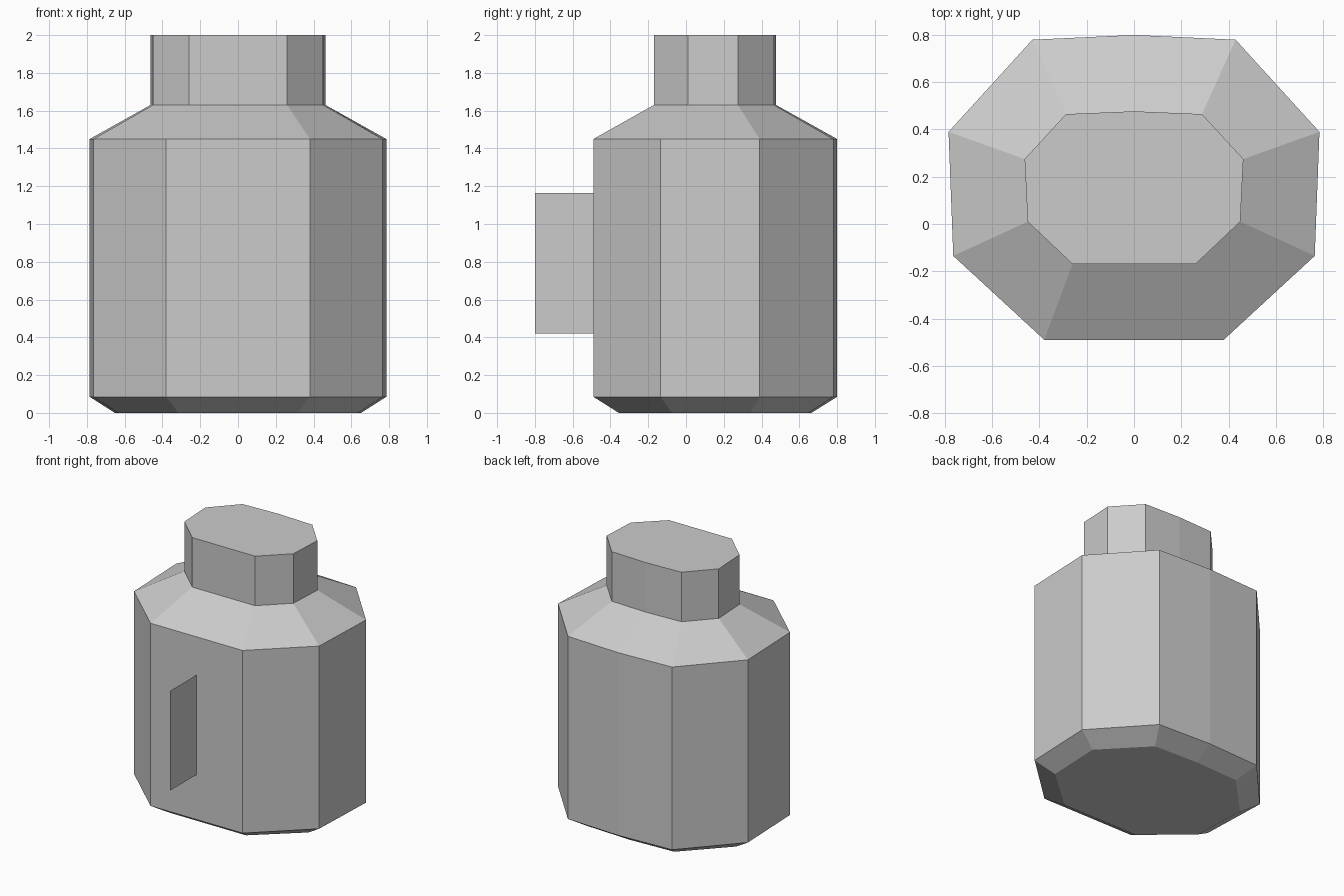
import bpy

if "Cube" in bpy.data.objects:
    bpy.data.objects.remove(bpy.data.objects["Cube"])

grey = bpy.data.materials.new("light grey")
grey.diffuse_color = (0.6, 0.6, 0.6, 1)
grey.use_nodes = True
grey.node_tree.nodes["Principled BSDF"].inputs["Base Color"].default_value = grey.diffuse_color


def make(name, verts, faces):
    mesh = bpy.data.meshes.new(name)
    mesh.from_pydata(verts, [], faces)
    mesh.materials.append(grey)
    mesh.update()
    obj = bpy.data.objects.new(name, mesh)
    bpy.context.collection.objects.link(obj)
    return obj


def mirrored(right, back):
    """Closed outline from its right half (front to back) and the back middle point."""
    return right + [back] + [(-x, y) for x, y in reversed(right)]


def loft(name, rings, cap_bottom=True, cap_top=True):
    """Skin a stack of (outline, z) rings with flat faces."""
    n = len(rings[0][0])
    verts = [(x, y, z) for outline, z in rings for x, y in outline]
    faces = [(k * n + i, k * n + (i + 1) % n, (k + 1) * n + (i + 1) % n, (k + 1) * n + i)
             for k in range(len(rings) - 1) for i in range(n)]
    if cap_bottom:
        faces.append(tuple(reversed(range(n))))
    if cap_top:
        faces.append(tuple(range(len(verts) - n, len(verts))))
    return make(name, verts, faces)


# Outlines: wide body, chamfered foot, narrow neck
body = mirrored([(0.38, -0.49), (0.765, -0.135), (0.785, 0.39), (0.43, 0.78)], (0, 0.80))
foot = [(x * 0.83, 0.15 + (y - 0.15) * 0.79) for x, y in body]
neck = mirrored([(0.26, -0.17), (0.45, 0.01), (0.463, 0.275), (0.288, 0.465)], (0, 0.477))

# Bottle with foot chamfer, straight wall, sloped shoulder and neck
loft("bottle", [(foot, 0), (body, 0.085), (body, 1.45), (neck, 1.63), (neck, 2.0)])

# Thin upright handle plate on the front
make("handle_plate",
     [(0, -0.80, 0.42), (0, -0.49, 0.42), (0, -0.49, 1.165), (0, -0.80, 1.165)],
     [(0, 1, 2, 3)])
